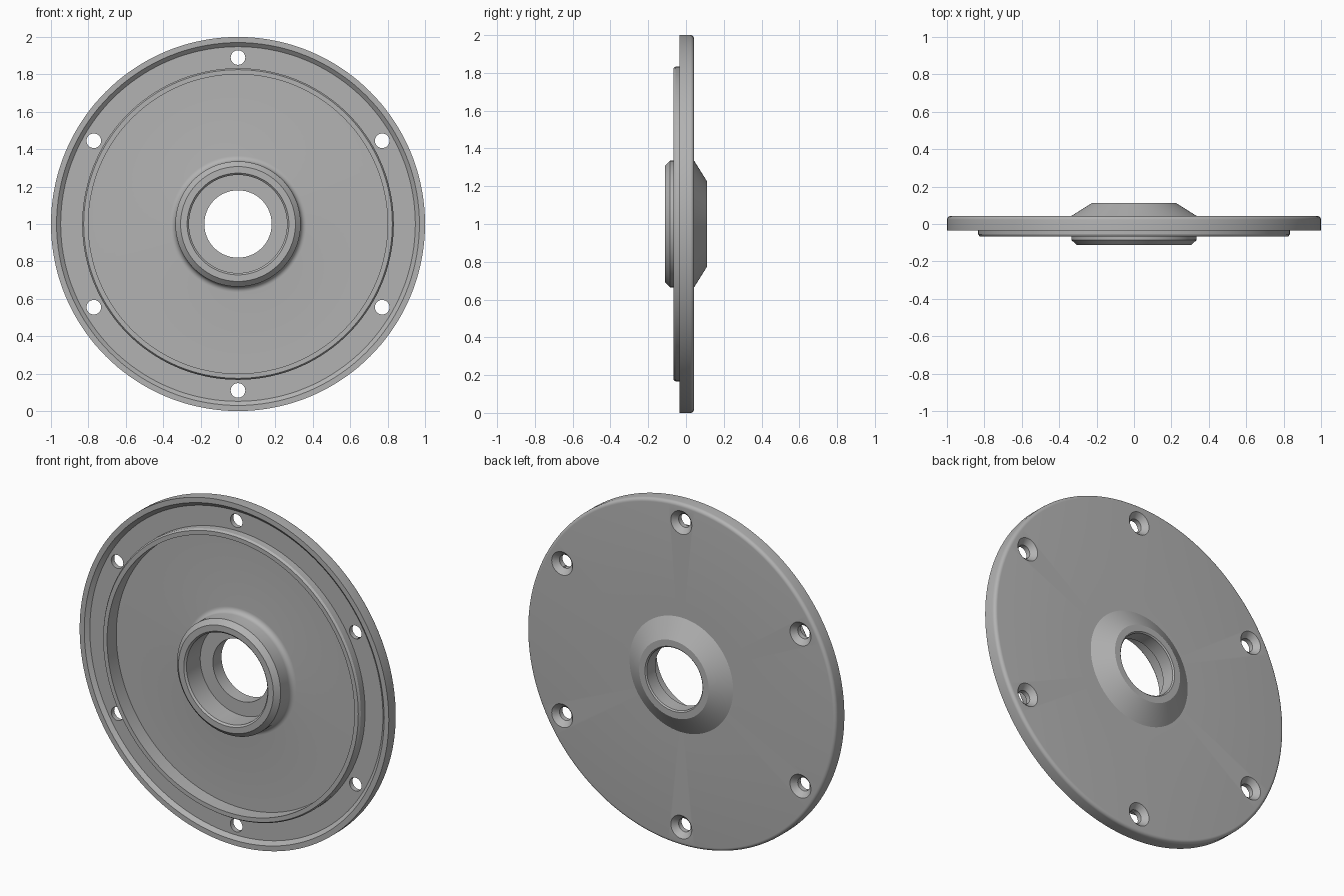
import bpy, math
from mathutils import Matrix

if "Cube" in bpy.data.objects:
    bpy.data.objects.remove(bpy.data.objects["Cube"])

SEG = 144
CENTER_Z = 1.0


def lathe(name, profile, seg, center=(0, 0, 0)):
    """Spin a closed (radius, y) profile around the y axis; radius 0 is a pole."""
    verts, rings = [], []
    for r, y in profile:
        start = len(verts)
        if r == 0:
            verts.append((0, y, 0))
            rings.append([start] * seg)
        else:
            for i in range(seg):
                a = 2 * math.pi * i / seg
                verts.append((r * math.sin(a), y, r * math.cos(a)))
            rings.append(list(range(start, start + seg)))
    faces = []
    for k in range(len(rings)):
        p, q = rings[k], rings[(k + 1) % len(rings)]
        if p[0] == p[1] and q[0] == q[1]:
            continue
        for i in range(seg):
            j = (i + 1) % seg
            face = list(dict.fromkeys((p[i], p[j], q[j], q[i])))
            faces.append(face)
    mesh = bpy.data.meshes.new(name)
    mesh.from_pydata(verts, [], faces)
    mesh.transform(Matrix.Translation(center))
    obj = bpy.data.objects.new(name, mesh)
    bpy.context.collection.objects.link(obj)
    # consistent outward normals
    bpy.context.view_layer.objects.active = obj
    bpy.ops.object.select_all(action='DESELECT')
    obj.select_set(True)
    bpy.ops.object.mode_set(mode='EDIT')
    bpy.ops.mesh.select_all(action='SELECT')
    bpy.ops.mesh.normals_make_consistent(inside=False)
    bpy.ops.object.mode_set(mode='OBJECT')
    return obj


def arc(r, y, radius, a0, a1, steps):
    """Points of a fillet in the (radius, y) plane, angles in degrees."""
    angles = [math.radians(a0 + (a1 - a0) * i / steps) for i in range(steps + 1)]
    return [(r + radius * math.cos(a), y + radius * math.sin(a)) for a in angles]


# Flange cross-section, from the bore out along the front and back along the rear
profile = [
    (0.18, 0.025), (0.262, 0.025),                    # bearing seat floor
    (0.262, -0.102), (0.272, -0.112),                 # seat wall and lead-in
    (0.307, -0.112), (0.335, -0.085),                 # hub face and chamfer
    *arc(0.365, -0.012, 0.03, 180, 90, 6),            # hub root fillet
    (0.80, 0.018), (0.80, -0.067),                    # web and spigot inside
    (0.825, -0.067), (0.833, -0.055),                 # spigot face and chamfer
    (0.833, -0.015), (0.948, -0.015),                 # bolt circle face
    (0.97, -0.035), (1.0, -0.035),                    # outer lip
    *arc(0.98, 0.023, 0.02, 0, 90, 6),                # rounded rear edge
    (0.335, 0.043), (0.225, 0.112),                   # rear cone
    (0.187, 0.112), (0.18, 0.105),                    # bore mouth
]
flange = lathe("flange", profile, SEG, (0, 0, CENTER_Z))

# Six countersunk bolt holes
hole = [(0, -0.2), (0.039, -0.2), (0.039, 0.013), (0.068, 0.043), (0.068, 0.2), (0, 0.2)]
for i in range(6):
    a = math.radians(60 * i)
    spot = (0.89 * math.sin(a), 0, CENTER_Z + 0.89 * math.cos(a))
    cutter = lathe("bolt_hole_cutter", hole, 32, spot)
    mod = flange.modifiers.new("bolt_hole", 'BOOLEAN')
    mod.object = cutter
    mod.operation = 'DIFFERENCE'
    mod.solver = 'EXACT'

# Bake the cuts and drop the cutters
cut = bpy.data.meshes.new_from_object(
    flange.evaluated_get(bpy.context.evaluated_depsgraph_get()))
flange.modifiers.clear()
flange.data = cut
for obj in list(bpy.data.objects):
    if obj is not flange and obj.name.startswith("bolt_hole_cutter"):
        bpy.data.objects.remove(obj)

# Plain grey metal
grey = bpy.data.materials.new("grey_metal")
grey.diffuse_color = (0.45, 0.45, 0.45, 1)
grey.use_nodes = True
grey.node_tree.nodes["Principled BSDF"].inputs["Base Color"].default_value = grey.diffuse_color
cut.materials.clear()
cut.materials.append(grey)

bpy.ops.object.select_all(action='DESELECT')
flange.select_set(True)
bpy.context.view_layer.objects.active = flange
bpy.ops.object.shade_smooth_by_angle(angle=math.radians(28))
